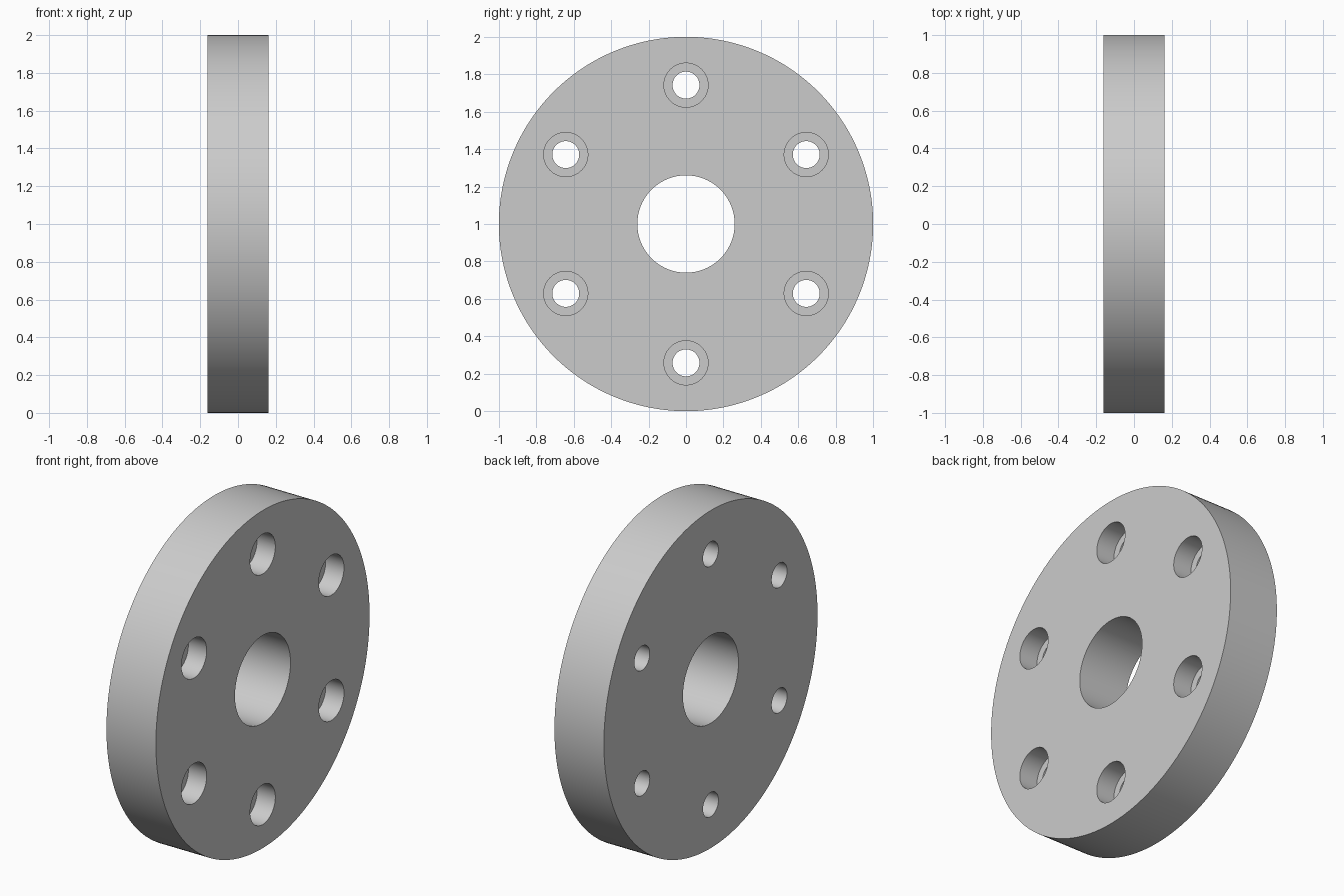
import bpy, math

if "Cube" in bpy.data.objects:
    bpy.data.objects.remove(bpy.data.objects["Cube"])

HALF = 0.162          # half thickness along x
CENTRE_Z = 1.0
BOLT_CIRCLE = 0.742
BORE_DEPTH = 0.12     # counterbore depth from the +x face


def cylinder(name, radius, x0, x1, y=0.0, z=CENTRE_Z, sides=64):
    """Cylinder lying along x from x0 to x1."""
    bpy.ops.mesh.primitive_cylinder_add(
        vertices=sides, radius=radius, depth=x1 - x0,
        location=((x0 + x1) / 2, y, z), rotation=(0, math.pi / 2, 0))
    obj = bpy.context.object
    obj.name = name
    return obj


# Main disc
flange = cylinder("flange_disc", 1.0, -HALF, HALF, sides=192)

# Central bore, then six stepped bolt holes
cutters = [cylinder("centre_bore_cutter", 0.26, -0.3, 0.3, sides=96)]
for i in range(6):
    a = math.radians(90 + 60 * i)
    y, z = BOLT_CIRCLE * math.cos(a), CENTRE_Z + BOLT_CIRCLE * math.sin(a)
    cutters.append(cylinder(f"bolt_hole_cutter_{i}", 0.072, -0.3, 0.3, y, z))
    cutters.append(cylinder(f"counterbore_cutter_{i}", 0.118,
                            HALF - BORE_DEPTH, 0.3, y, z))

for c in cutters:
    mod = flange.modifiers.new(c.name, 'BOOLEAN')
    mod.operation = 'DIFFERENCE'
    mod.solver = 'EXACT'
    mod.object = c

# Bake the cuts, remove the cutters and shade smooth with sharp rims
bpy.ops.object.select_all(action='DESELECT')
flange.select_set(True)
bpy.context.view_layer.objects.active = flange
for mod in list(flange.modifiers):
    bpy.ops.object.modifier_apply(modifier=mod.name)
for c in cutters:
    bpy.data.objects.remove(c, do_unlink=True)
bpy.ops.object.shade_smooth_by_angle(angle=math.radians(30))
